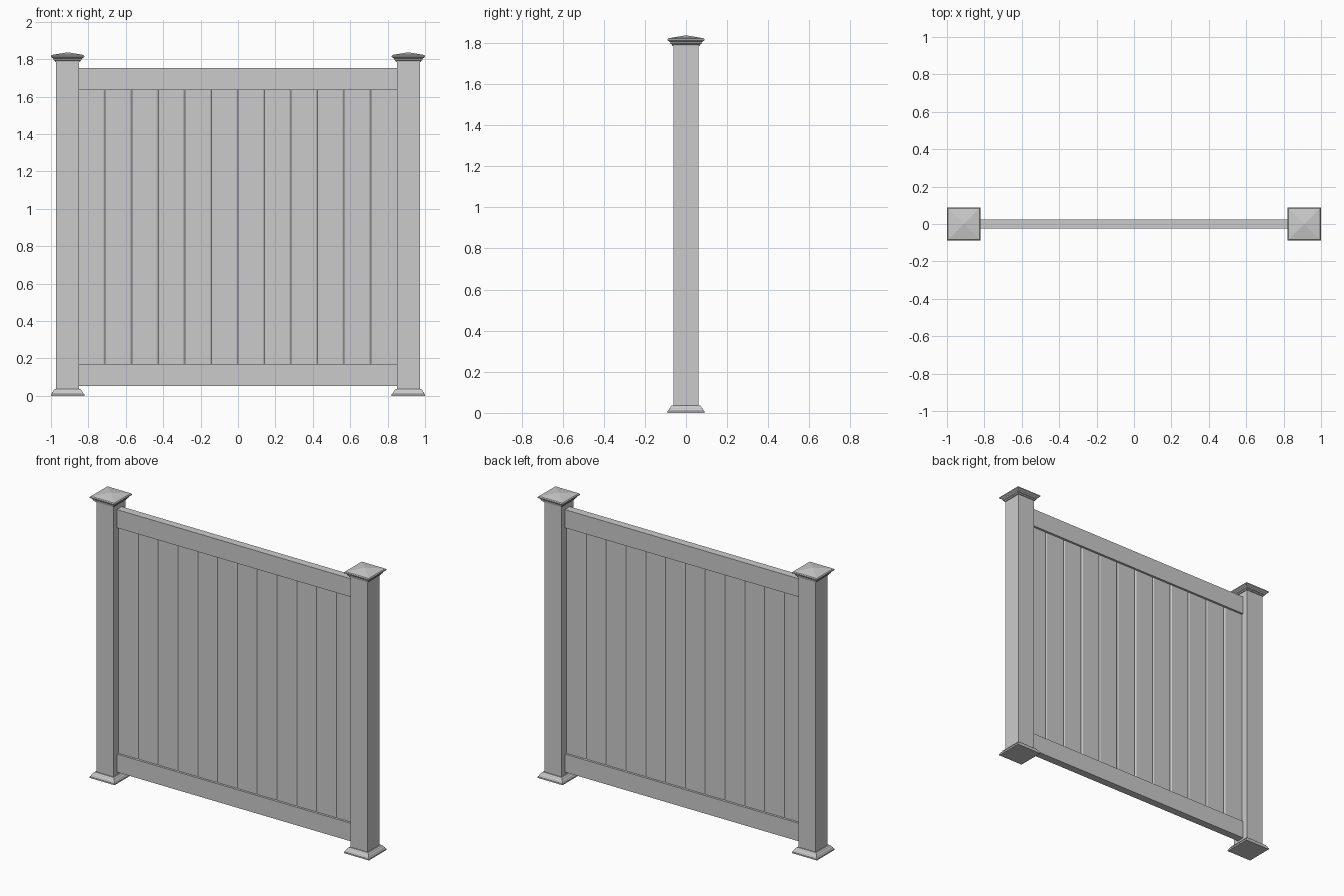
import bpy, bmesh
from mathutils import Vector

if "Cube" in bpy.data.objects:
    bpy.data.objects.remove(bpy.data.objects["Cube"])

POST_X, POST_H = 0.911, 0.061      # post centre and half width
BOARD, BOARDS = 0.142, 12          # board pitch and count


def finish(name, bm):
    bmesh.ops.recalc_face_normals(bm, faces=bm.faces)
    mesh = bpy.data.meshes.new(name)
    bm.to_mesh(mesh)
    bm.free()
    obj = bpy.data.objects.new(name, mesh)
    bpy.context.collection.objects.link(obj)
    return obj


def box(name, lo, hi):
    bm = bmesh.new()
    bmesh.ops.create_cube(bm, size=1)
    lo, hi = Vector(lo), Vector(hi)
    for v in bm.verts:
        v.co = (lo + hi) / 2 + v.co * (hi - lo)
    return finish(name, bm)


def square_lathe(name, x, profile, apex=None):
    """Stack of square rings (half width, z), closed by a flat face or a peak."""
    bm = bmesh.new()
    rings = [[bm.verts.new((x + sx * h, sy * h, z))
              for sx, sy in ((-1, -1), (1, -1), (1, 1), (-1, 1))] for h, z in profile]
    for a, b in zip(rings, rings[1:]):
        for i in range(4):
            j = (i + 1) % 4
            bm.faces.new((a[i], a[j], b[j], b[i]))
    bm.faces.new(rings[0])
    if apex is None:
        bm.faces.new(rings[-1])
    else:
        tip = bm.verts.new((x, 0, apex))
        for i in range(4):
            bm.faces.new((rings[-1][i], rings[-1][(i + 1) % 4], tip))
    return finish(name, bm)


# Posts with stepped base trim and pyramid caps
base = [(0.089, 0), (0.089, 0.009), (0.085, 0.012), (0.082, 0.020),
        (0.077, 0.024), (0.074, 0.031), (0.068, 0.036)]
cap = [(0.067, 1.786), (0.069, 1.793), (0.075, 1.796), (0.077, 1.804),
       (0.083, 1.808), (0.089, 1.812), (0.089, 1.818), (0.084, 1.823)]
for side, s in (("left", -1), ("right", 1)):
    x = s * POST_X
    box(f"{side}_post", (x - POST_H, -POST_H, 0), (x + POST_H, POST_H, 1.79))
    square_lathe(f"{side}_base_trim", x, base)
    square_lathe(f"{side}_post_cap", x, cap, apex=1.837)

# Top and bottom rails
for name, z0, z1 in (("bottom_rail", 0.053, 0.170), ("top_rail", 1.635, 1.753)):
    box(name, (-0.853, -0.025, z0), (0.853, 0.025, z1))

# Board panel: V-grooved outline extruded upward between the rails
T, GROOVE_W, GROOVE_D = 0.011, 0.009, 0.005
edge = BOARD * BOARDS / 2
front = [(-edge, -T)]
for k in range(1, BOARDS):
    g = -edge + k * BOARD
    front += [(g - GROOVE_W, -T), (g, -T + GROOVE_D), (g + GROOVE_W, -T)]
front.append((edge, -T))
outline = front + [(x, -y) for x, y in reversed(front)]
bm = bmesh.new()
face = bm.faces.new([bm.verts.new((x, y, 0.168)) for x, y in outline])
ext = bmesh.ops.extrude_face_region(bm, geom=[face], use_keep_orig=True)
for v in ext["geom"]:
    if isinstance(v, bmesh.types.BMVert):
        v.co.z = 1.637
finish("board_panel", bm)
